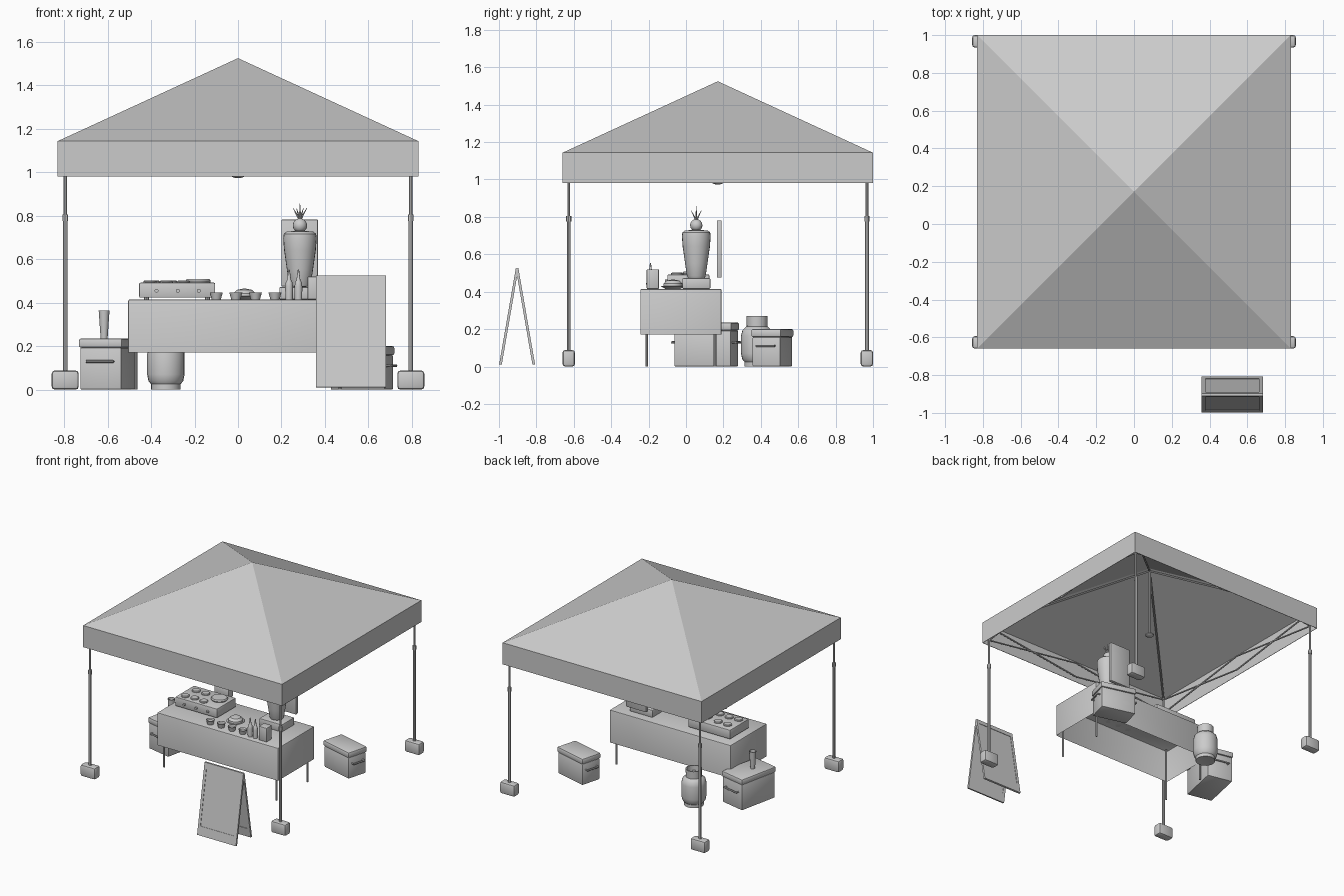
import bpy, bmesh, math
from mathutils import Vector, Matrix

old = bpy.data.objects.get("Cube")
if old:
    bpy.data.objects.remove(old, do_unlink=True)

grey = bpy.data.materials.new("plain_grey")
grey.use_nodes = True
GREY = (0.6, 0.6, 0.6, 1)
grey.diffuse_color = GREY
grey.node_tree.nodes["Principled BSDF"].inputs["Base Color"].default_value = GREY


def finish(name, bm, smooth=False):
    """Turn a bmesh into a named object."""
    mesh = bpy.data.meshes.new(name)
    bmesh.ops.recalc_face_normals(bm, faces=bm.faces)
    bm.to_mesh(mesh)
    bm.free()
    mesh.materials.append(grey)
    ob = bpy.data.objects.new(name, mesh)
    bpy.context.collection.objects.link(ob)
    if smooth:
        bpy.ops.object.select_all(action='DESELECT')
        ob.select_set(True)
        bpy.context.view_layer.objects.active = ob
        bpy.ops.object.shade_smooth_by_angle(angle=math.radians(35))
    return ob


def box(name, lo, hi, bevel=0.0, matrix=None):
    lo, hi = Vector(lo), Vector(hi)
    bm = bmesh.new()
    bmesh.ops.create_cube(bm, size=1)
    for v in bm.verts:
        v.co = (lo + hi) / 2 + v.co * (hi - lo)
    if bevel:
        bmesh.ops.bevel(bm, geom=bm.edges[:], offset=bevel, segments=2,
                        profile=0.5, affect='EDGES')
    if matrix:
        bm.transform(matrix)
    return finish(name, bm, bevel > 0)


def lathe(name, centre, profile, sides=24):
    """Spin (radius, height) points round a vertical axis."""
    bm = bmesh.new()
    verts = [bm.verts.new((r, 0, z)) for r, z in profile]
    edges = [bm.edges.new(pair) for pair in zip(verts, verts[1:])]
    bmesh.ops.spin(bm, geom=verts + edges, cent=(0, 0, 0), axis=(0, 0, 1),
                   angle=math.tau, steps=sides)
    bmesh.ops.remove_doubles(bm, verts=bm.verts, dist=0.0002)
    bm.transform(Matrix.Translation(centre))
    return finish(name, bm, True)


def rod(name, a, b, r1, r2=None, sides=10):
    a, b = Vector(a), Vector(b)
    bm = bmesh.new()
    bmesh.ops.create_cone(bm, cap_ends=True, segments=sides, radius1=r1,
                          radius2=r1 if r2 is None else r2, depth=(b - a).length)
    turn = (b - a).to_track_quat('Z', 'Y').to_matrix().to_4x4()
    bm.transform(Matrix.Translation((a + b) / 2) @ turn)
    return finish(name, bm, True)


# Canopy: pyramid roof with a hanging valance, open underneath
MID = 0.17
HALF = 0.83
bm = bmesh.new()
corners = [(-1, -1), (1, -1), (1, 1), (-1, 1)]
low = [bm.verts.new((sx * HALF, MID + sy * HALF, 0.98)) for sx, sy in corners]
eave = [bm.verts.new((sx * HALF, MID + sy * HALF, 1.143)) for sx, sy in corners]
apex = bm.verts.new((0, MID, 1.525))
for i in range(4):
    j = (i + 1) % 4
    bm.faces.new((low[i], low[j], eave[j], eave[i]))
    bm.faces.new((eave[i], eave[j], apex))
canopy = finish("canopy", bm)
thick = canopy.modifiers.new("thickness", 'SOLIDIFY')
thick.thickness = 0.004

# Legs, weights, ridge struts and folding side trusses
PX, PY = 0.795, 0.797
posts = [Vector((sx * PX, MID + sy * PY, 0)) for sx, sy in corners]
up = Vector((0, 0, 1))
for p in posts:
    rod("leg_lower", p + up * 0.02, p + up * 0.79, 0.0105, sides=8)
    rod("leg_upper", p + up * 0.79, p + up * 1.13, 0.0075, sides=8)
    rod("leg_collar", p + up * 0.775, p + up * 0.805, 0.0135, sides=8)
    box("leg_weight", p - Vector((0.062, 0.033, 0)), p + Vector((0.062, 0.033, 0.088)), 0.014)
    rod("ridge_strut", p + up * 1.125, (0, MID, 1.50), 0.007, sides=6)
for i in range(4):
    a, b = posts[i], posts[(i + 1) % 4]
    m = (a + b) / 2
    for s in (a, b):
        rod("truss_bar", s + up * 1.11, m + up * 1.0, 0.006, sides=6)
        rod("truss_bar", s + up * 1.0, m + up * 1.11, 0.006, sides=6)
rod("centre_post", (0, MID, 0.98), (0, MID, 1.51), 0.008)
lathe("centre_hub", (0, MID, 0.973), [(0, 0), (0.018, 0.002), (0.03, 0.008), (0.03, 0.016), (0, 0.016)])

# Table cloth: box without a floor, over a top and four legs
bm = bmesh.new()
bmesh.ops.create_cube(bm, size=1)
for v in bm.verts:
    v.co = Vector((v.co.x * 1.01, v.co.y * 0.435 - 0.027, 0.2925 + v.co.z * 0.245))
bmesh.ops.delete(bm, geom=[f for f in bm.faces if f.normal.z < -0.5], context='FACES')
bmesh.ops.bevel(bm, geom=[e for e in bm.edges if not e.is_boundary], offset=0.008,
                segments=2, profile=0.5, affect='EDGES')
finish("table_cloth", bm, True)
for x in (-0.47, 0.47):
    for y in (-0.21, 0.155):
        rod("table_leg", (x, y, 0), (x, y, 0.40), 0.007, sides=8)
TOP = 0.415

# Griddle with knobs, patties and a round lid
box("griddle", (-0.455, -0.10, TOP + 0.008), (-0.105, 0.125, 0.492), 0.006)
for x in (-0.375, -0.277, -0.18):
    rod("griddle_knob", (x, -0.10, 0.455), (x, -0.113, 0.455), 0.009, sides=12)
for x in (-0.42, -0.14):
    for y in (-0.07, 0.095):
        rod("griddle_foot", (x, y, TOP), (x, y, TOP + 0.012), 0.012)
for x, y in ((-0.405, -0.05), (-0.33, -0.045), (-0.39, 0.06), (-0.31, 0.06), (-0.25, -0.05)):
    lathe("patty", (x, y, 0.492), [(0, 0), (0.03, 0), (0.03, 0.006), (0.025, 0.01), (0, 0.01)], 16)
lathe("flat_bread", (-0.183, 0.04, 0.492), [(0, 0), (0.055, 0), (0.058, 0.008), (0.052, 0.017), (0, 0.018)])

# Row of sauce bowls and a heaped plate
for i in range(4):
    lathe("sauce_bowl", (-0.10 + i * 0.09, -0.185, TOP),
          [(0, 0), (0.021, 0), (0.03, 0.032), (0.027, 0.032), (0.022, 0.022), (0, 0.022)], 16)
lathe("plate", (0.03, -0.07, TOP), [(0, 0), (0.04, 0), (0.065, 0.014), (0.062, 0.016), (0, 0.008)])
lathe("plate_food", (0.03, -0.07, TOP + 0.008), [(0.052, 0), (0.05, 0.02), (0.035, 0.036), (0, 0.043)])

# Squeeze bottles and napkin box
for x in (0.235, 0.278):
    lathe("squeeze_bottle", (x, -0.19, TOP),
          [(0, 0), (0.017, 0), (0.018, 0.06), (0.015, 0.08), (0.009, 0.09), (0.003, 0.137), (0, 0.138)], 16)
box("napkin_box", (0.32, -0.21, TOP), (0.385, -0.145, 0.52), 0.004)

# Upright roaster: base, meat cone, topping and back heater
SX, SY = 0.285, 0.055
box("roaster_base", (0.19, -0.02, TOP), (0.38, 0.13, 0.472), 0.006)
lathe("meat_cone", (SX, SY, 0.472),
      [(0, 0), (0.045, 0.002), (0.05, 0.012), (0.06, 0.08), (0.073, 0.17), (0.077, 0.225),
       (0.074, 0.245), (0.06, 0.256), (0, 0.258)])
lathe("onion_top", (SX, SY, 0.755),
      [(0.033 * math.sin(a * math.pi / 8), -0.033 * math.cos(a * math.pi / 8)) for a in range(9)], 16)
rod("spit", (SX, SY, 0.47), (SX, SY, 0.82), 0.005)
for i in range(6):
    a = i * math.tau / 6
    rod("leaf_spike", (SX, SY, 0.78), (SX + 0.032 * math.cos(a), SY + 0.032 * math.sin(a), 0.835),
        0.006, 0.001, 6)
rod("leaf_spike", (SX, SY, 0.78), (SX, SY, 0.858), 0.006, 0.001, 6)
box("heater_panel", (0.2, 0.165, 0.475), (0.368, 0.19, 0.782), 0.004)


# Cool boxes with lids and end handles
def cool_box(name, x, y, long, short, height, degrees):
    m = Matrix.Translation((x, y, 0)) @ Matrix.Rotation(math.radians(degrees), 4, 'Z')
    l, s = long / 2, short / 2
    lid = height - 0.042
    box(name + "_body", (-l + 0.006, -s + 0.006, 0), (l - 0.006, s - 0.006, lid), 0.006, m)
    box(name + "_lid", (-l, -s, lid), (l, s, height), 0.009, m)
    for e in (-1, 1):
        z = height * 0.55
        rod(name + "_handle", m @ Vector((e * (l + 0.014), -s * 0.62, z)),
            m @ Vector((e * (l + 0.014), s * 0.62, z)), 0.006)
        for t in (-0.58, 0.58):
            rod(name + "_handle_stub", m @ Vector((e * (l - 0.01), s * t, z)),
                m @ Vector((e * (l + 0.014), s * t, z)), 0.005)


cool_box("left_side_cooler", 0.57, 0.462, 0.27, 0.165, 0.2, -15)
cool_box("right_side_cooler", -0.6, 0.108, 0.32, 0.205, 0.235, 78)
lathe("tumbler", (-0.616, 0.085, 0.235), [(0, 0), (0.016, 0), (0.025, 0.13), (0.022, 0.13), (0.015, 0.01), (0, 0.01)], 12)

# Gas bottle with foot ring and collar
lathe("gas_bottle", (-0.332, 0.38, 0),
      [(0, 0.01), (0.068, 0), (0.068, 0.025), (0.08, 0.04), (0.086, 0.07), (0.086, 0.165),
       (0.078, 0.195), (0.058, 0.213), (0, 0.222)])
lathe("gas_collar", (-0.332, 0.38, 0.205), [(0.055, 0), (0.057, 0.065), (0.049, 0.065), (0.047, 0)])
rod("gas_valve", (-0.332, 0.38, 0.21), (-0.332, 0.38, 0.25), 0.015)

# A-frame board: two leaning panels, each a framed board
LEAN = math.atan2(0.09, 0.52)
for side in (-1, 1):
    m = Matrix.Translation((0.52, -0.903, 0.525)) @ Matrix.Rotation(side * LEAN, 4, 'X')
    box("sign_board", (-0.15, -0.004, -0.515), (0.15, 0.004, -0.01), 0, m)
    for x in (-0.152, 0.152):
        box("sign_side_rail", (x - 0.01, -0.007, -0.522), (x + 0.01, 0.007, 0), 0, m)
    box("sign_top_rail", (-0.142, -0.007, -0.032), (0.142, 0.007, 0), 0, m)
    box("sign_bottom_rail", (-0.142, -0.007, -0.522), (0.142, 0.007, -0.455), 0, m)
